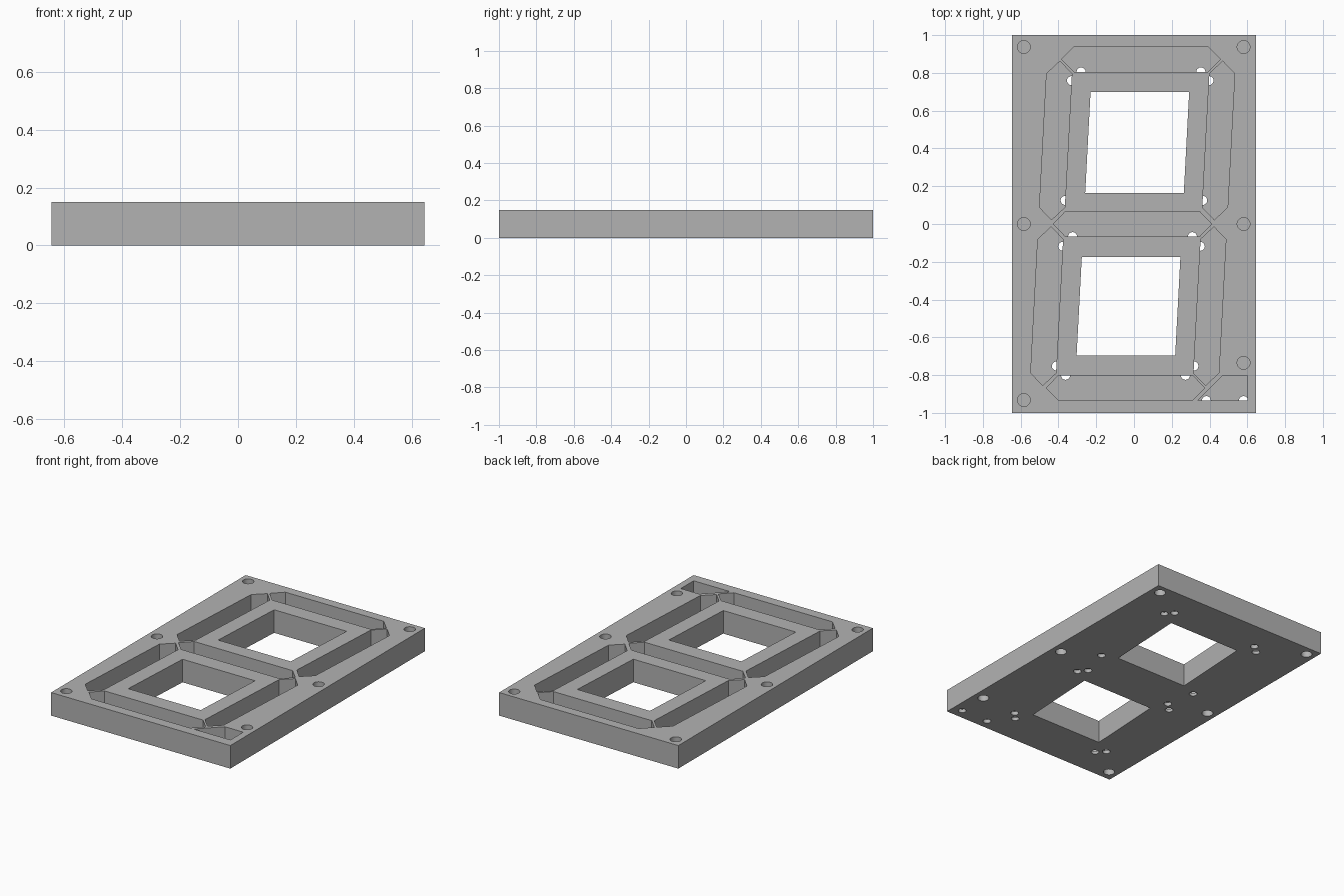
import bpy
import bmesh
from math import cos, sin, tau

if "Cube" in bpy.data.objects:
    bpy.data.objects.remove(bpy.data.objects["Cube"], do_unlink=True)

HEIGHT = 0.15      # plate thickness
FLOOR = 0.02       # material left under the pockets
SLANT = 0.053      # italic lean of the display

grey = bpy.data.materials.new("plain grey")
grey.use_nodes = True
grey.diffuse_color = (0.45, 0.45, 0.45, 1)
grey.node_tree.nodes["Principled BSDF"].inputs["Base Color"].default_value = (0.45, 0.45, 0.45, 1)


def prism(bm, outline, low, high):
    """Extrude a closed 2D outline between two heights."""
    face = bm.faces.new([bm.verts.new((x, y, low)) for x, y in outline])
    top = bmesh.ops.extrude_face_region(bm, geom=[face])["geom"]
    for item in top:
        if isinstance(item, bmesh.types.BMVert):
            item.co.z = high


def circle(x, y, r, n):
    return [(x + r * cos(tau * i / n), y + r * sin(tau * i / n)) for i in range(n)]


def build(name, prisms):
    bm = bmesh.new()
    for outline, low, high in prisms:
        prism(bm, outline, low, high)
    bmesh.ops.recalc_face_normals(bm, faces=bm.faces)
    mesh = bpy.data.meshes.new(name)
    bm.to_mesh(mesh)
    bm.free()
    mesh.materials.append(grey)
    obj = bpy.data.objects.new(name, mesh)
    bpy.context.collection.objects.link(obj)
    return obj


def cut(target, name, prisms):
    cutter = build(name, prisms)
    cutter.hide_render = True
    mod = target.modifiers.new(name, "BOOLEAN")
    mod.operation = "DIFFERENCE"
    mod.solver = "EXACT"
    mod.object = cutter
    bpy.context.view_layer.objects.active = target
    bpy.ops.object.modifier_apply(modifier=name)
    bpy.data.objects.remove(cutter, do_unlink=True)


def rectangle(x, y):
    return [(-x, -y), (x, -y), (x, y), (-x, y)]


def bar(cx, cy, upright):
    """Pointed segment outline, lying flat or upright with a lean."""
    tip, flat, half = 0.42, 0.354, 0.067
    pts = [(tip, 0), (flat, half), (-flat, half), (-tip, 0), (-flat, -half), (flat, -half)]
    if upright:
        pts = [(y + SLANT * x, x) for x, y in pts]
    return [(cx + x, cy + y) for x, y in pts]


pockets, leads = [], []
UP = HEIGHT + 0.05

# Flat segments, with two lead holes on the inner edge of each
for cx, cy, edge in ((0.037, 0.872, -1), (-0.008, 0, -1), (-0.045, -0.868, 1)):
    pockets.append((bar(cx, cy, False), FLOOR, UP))
    leads += [(cx + s * 0.317, cy + edge * 0.067) for s in (-1, 1)]

# Upright segments, leaning with the display
for cy in (0.442, -0.435):
    for side in (-1, 1):
        cx = -0.007 + SLANT * cy + side * 0.431
        pockets.append((bar(cx, cy, True), FLOOR, UP))
        leads += [(cx - side * 0.067 + SLANT * s * 0.317, cy + s * 0.317) for s in (-1, 1)]

# Point pocket in the lower corner
pockets.append(([(0.336, -0.935), (0.6, -0.935), (0.6, -0.803), (0.468, -0.803)], FLOOR, UP))
leads += [(0.383, -0.935), (0.58, -0.935)]

# Leaning windows through the plate
windows = []
for low, high in ((0.165, 0.7), (-0.695, -0.175)):
    outline = [(-0.006 + SLANT * y + s * 0.261, y)
               for s, y in ((-1, low), (1, low), (1, high), (-1, high))]
    windows.append((outline, -0.05, UP))

# Screw holes, closed by a thin web halfway up
screws = []
for x, y in ((-0.583, 0.937), (0.58, 0.937), (-0.583, 0), (0.58, 0), (-0.583, -0.932), (0.58, -0.735)):
    ring = circle(x, y, 0.034, 32)
    screws += [(ring, -0.05, 0.07), (ring, 0.08, UP)]

plate = build("display_plate", [(rectangle(0.645, 1), 0, HEIGHT)])
cut(plate, "segment_pockets", pockets)
cut(plate, "windows", windows)
cut(plate, "screw_holes", screws)
cut(plate, "lead_holes", [(circle(x, y, 0.024, 20), -0.05, FLOOR + 0.004) for x, y in leads])

# Smooth round walls, crisp edges
bpy.ops.object.select_all(action="DESELECT")
plate.select_set(True)
bpy.context.view_layer.objects.active = plate
bpy.ops.object.shade_smooth_by_angle(angle=0.5)
